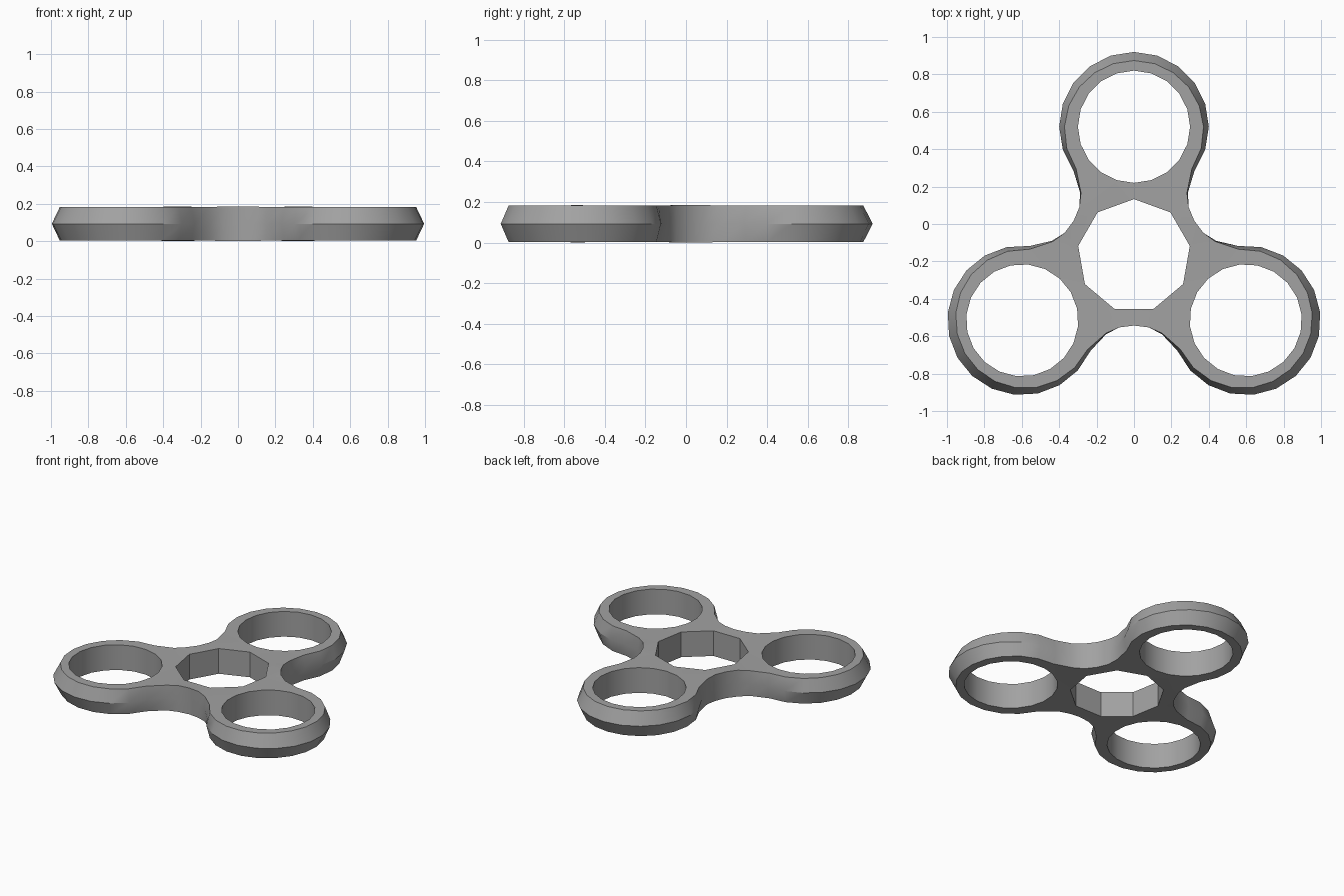
import bpy, bmesh
from math import cos, sin, pi, radians
from mathutils import Vector, Matrix

cube = bpy.data.objects.get("Cube")
if cube:
    bpy.data.objects.remove(cube, do_unlink=True)

CENTRE = Vector((0, -0.17))
ARM = 0.69            # hub centre to ring centre
RING_R, HOLE_R, HUB_R = 0.40, 0.30, 0.303
Z_LOW, Z_MID, Z_HIGH = 0.004, 0.093, 0.182
STEP = pi / 10        # rings have 20 sides

grey = bpy.data.materials.new("grey_plastic")
grey.use_nodes = True
grey.diffuse_color = (0.36, 0.36, 0.36, 1)
grey.node_tree.nodes["Principled BSDF"].inputs["Base Color"].default_value = grey.diffuse_color


def polar(radius, angle):
    return Vector((radius * cos(angle), radius * sin(angle)))


def lobe_outline():
    """One ring edge and the waist after it, as (ridge point, rim point, swell)."""
    points = []
    for k in range(-7, 8):
        a = k * STEP
        inset = 0.028 + 0.018 * cos(a)
        hub = Vector((ARM, 0))
        points.append((hub + polar(RING_R, a), hub + polar(RING_R - inset, a), 0))
    # Waist, set out across the direction halfway to the next arm
    for side, reach, inset, swell in ((0.15, 0.42, 0.006, 0), (0.08, 0.383, 0, 0.004),
                                      (0, 0.373, 0, 0.004), (-0.08, 0.383, 0, 0.004),
                                      (-0.15, 0.42, 0.006, 0)):
        turn = Matrix.Rotation(pi / 3, 2)
        points.append((turn @ Vector((reach, -side)),
                       turn @ Vector((reach - inset, -side)), swell))
    return points


bm = bmesh.new()
low_edges, high_edges = [], []


def wall(sections):
    """Join low, middle and high loops, and keep the rims for the flat faces."""
    loops = [[bm.verts.new(p) for p in loop] for loop in sections]
    n = len(loops[0])
    for a, b in zip(loops, loops[1:]):
        for i in range(n):
            j = (i + 1) % n
            bm.faces.new((a[i], a[j], b[j], b[i]))
    for loop, store in ((loops[0], low_edges), (loops[-1], high_edges)):
        store.extend(bm.edges.get((loop[i], loop[(i + 1) % n])) for i in range(n))


def at(point, z):
    return (point.x, point.y + CENTRE.y, z)


# Outer edge: ridge at mid height, fading out at the waists
low, mid, high = [], [], []
for arm in range(3):
    turn = Matrix.Rotation(pi / 2 + arm * 2 * pi / 3, 2)
    for ridge, rim, swell in lobe_outline():
        low.append(at(turn @ rim, Z_LOW - swell))
        mid.append(at(turn @ ridge, Z_MID))
        high.append(at(turn @ rim, Z_HIGH + swell))
wall((low, mid, high))

# Three round holes
for arm in range(3):
    angle = pi / 2 + arm * 2 * pi / 3
    ring = [polar(ARM, angle) + polar(HOLE_R, angle + k * STEP) for k in range(20)]
    wall([[at(p, z) for p in ring] for z in (Z_LOW, Z_HIGH)])

# Nine-sided hub hole
hub = [polar(HUB_R, pi / 2 + k * 2 * pi / 9) for k in range(9)]
wall([[at(p, z) for p in hub] for z in (Z_LOW, Z_HIGH)])

# Flat top and bottom around the holes
for edges, up in ((low_edges, -1), (high_edges, 1)):
    bmesh.ops.triangle_fill(bm, edges=edges, use_beauty=True, normal=(0, 0, up))
bmesh.ops.recalc_face_normals(bm, faces=bm.faces)

mesh = bpy.data.meshes.new("spinner_body")
bm.to_mesh(mesh)
bm.free()
mesh.materials.append(grey)
body = bpy.data.objects.new("spinner_body", mesh)
bpy.context.collection.objects.link(body)

bpy.ops.object.select_all(action='DESELECT')
body.select_set(True)
bpy.context.view_layer.objects.active = body
bpy.ops.object.shade_smooth_by_angle(angle=radians(30))
